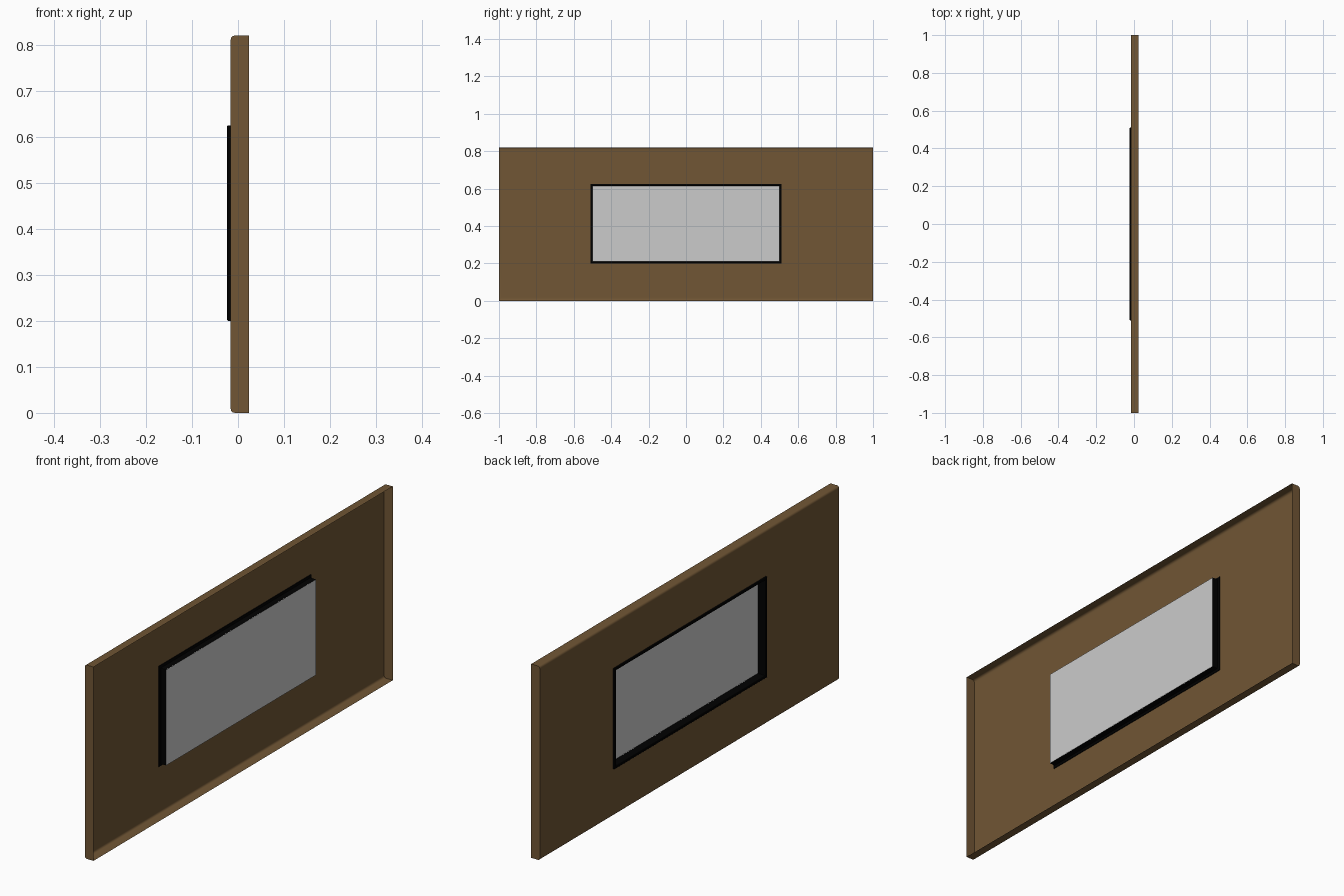
import bpy, bmesh, math

if "Cube" in bpy.data.objects:
    bpy.data.objects.remove(bpy.data.objects["Cube"])

ZC_PANEL, ZC_WIN = 0.41, 0.4125


def material(name, rgb):
    m = bpy.data.materials.new(name)
    m.diffuse_color = (*rgb, 1)
    m.use_nodes = True
    m.node_tree.nodes["Principled BSDF"].inputs["Base Color"].default_value = m.diffuse_color
    return m


def loft(name, rings, mat=None, cap=False, closed=False, smooth=False):
    """Skin a run of rectangles, each (x, half width in y, half height in z, centre z)."""
    bm = bmesh.new()
    loops = [[bm.verts.new((x, sy * hy, zc + sz * hz))
              for sy, sz in ((-1, -1), (1, -1), (1, 1), (-1, 1))]
             for x, hy, hz, zc in rings]
    pairs = list(zip(loops, loops[1:]))
    if closed:
        pairs.append((loops[-1], loops[0]))
    for a, b in pairs:
        for i in range(4):
            j = (i + 1) % 4
            bm.faces.new((a[i], a[j], b[j], b[i]))
    if cap:
        bm.faces.new(loops[-1])
    bmesh.ops.recalc_face_normals(bm, faces=bm.faces)
    me = bpy.data.meshes.new(name)
    bm.to_mesh(me)
    bm.free()
    ob = bpy.data.objects.new(name, me)
    bpy.context.collection.objects.link(ob)
    if mat:
        me.materials.append(mat)
    if smooth:
        bpy.ops.object.select_all(action='DESELECT')
        ob.select_set(True)
        bpy.context.view_layer.objects.active = ob
        bpy.ops.object.shade_smooth_by_angle(angle=math.radians(35))
    return ob


brown = material("brown", (0.164, 0.093, 0.035))
black = material("black", (0.0, 0.0, 0.0))

# Panel: thin tray open to +x, top and bottom edges rounded, with a window hole
r = 0.009
panel = [(0.024, 1.0, 0.41, ZC_PANEL)]
for k in range(4):
    a = math.radians(30 * k)
    panel.append((-0.016 + r - r * math.sin(a), 1.0,
                  0.41 - r * (1 - math.cos(a)), ZC_PANEL))
panel.append((-0.016, 0.985, 0.390, ZC_PANEL))
panel.append((-0.016, 0.509, 0.2115, ZC_WIN))
loft("panel", panel, brown, smooth=True)

# Window frame: raised lip on the -x side, thin straight walls back to the pane
section = [(0.014, 0.0), (-0.011, 0.0005), (-0.013, 0.010), (-0.022, 0.010),
           (-0.024, 0.008), (-0.024, 0.002), (-0.022, 0.0)]
loft("window_frame", [(x, 0.5 + o, 0.2025 + o, ZC_WIN) for x, o in section],
     black, closed=True)

# Window pane: flat sheet closing the back of the frame
loft("window_pane", [(0.0142, 0.5, 0.2025, ZC_WIN)], cap=True)
